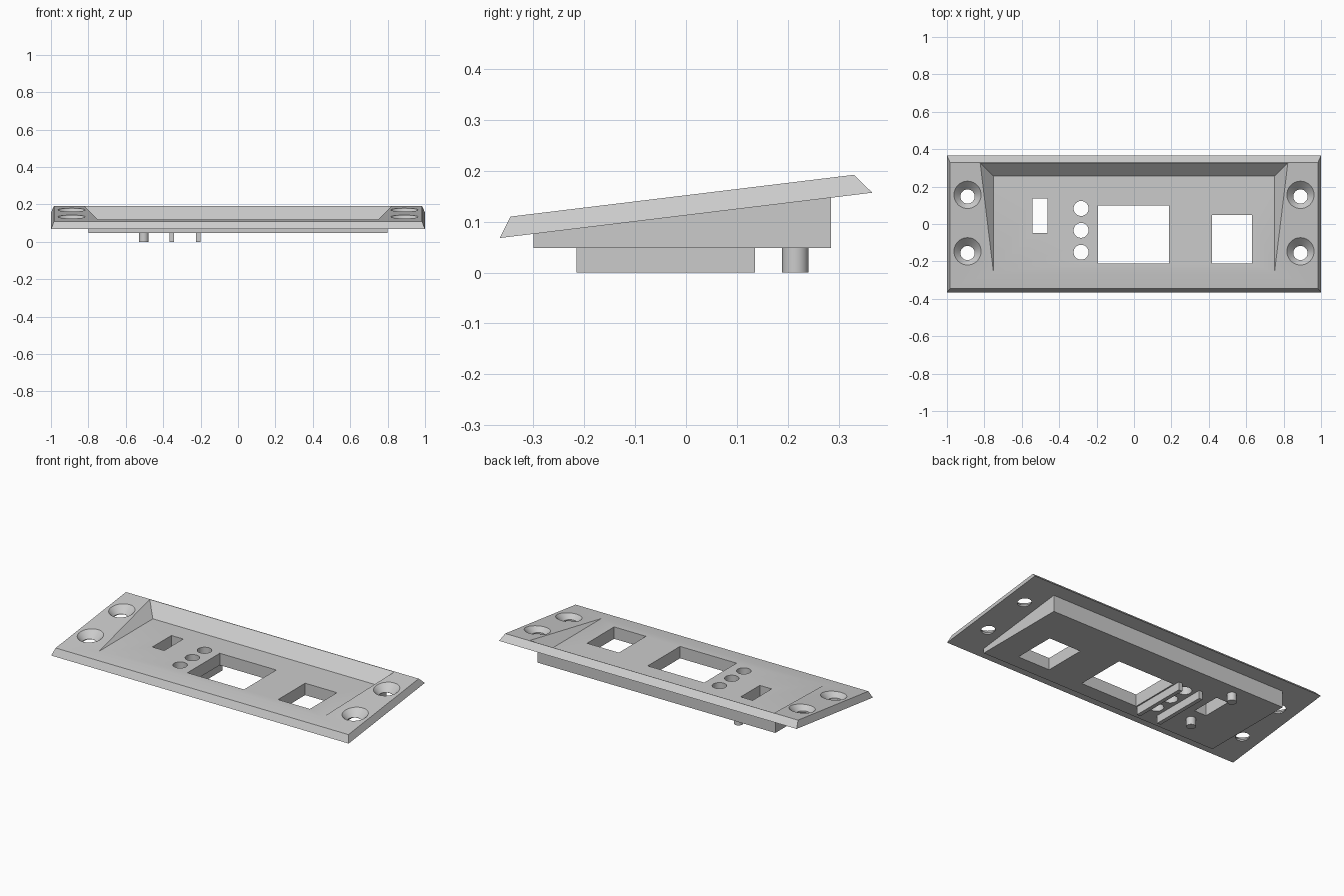
import bpy, bmesh, math

if "Cube" in bpy.data.objects:
    bpy.data.objects.remove(bpy.data.objects["Cube"])

grey = bpy.data.materials.new("light_grey")
grey.diffuse_color = (0.6, 0.6, 0.6, 1)
grey.use_nodes = True
grey.node_tree.nodes["Principled BSDF"].inputs["Base Color"].default_value = grey.diffuse_color


def new_object(name, bm):
    bmesh.ops.recalc_face_normals(bm, faces=bm.faces[:])
    mesh = bpy.data.meshes.new(name)
    bm.to_mesh(mesh)
    bm.free()
    mesh.materials.append(grey)
    ob = bpy.data.objects.new(name, mesh)
    bpy.context.collection.objects.link(ob)
    return ob


def loft(name, low, high):
    """Solid between two rings of points."""
    bm = bmesh.new()
    a = [bm.verts.new(p) for p in low]
    b = [bm.verts.new(p) for p in high]
    n = len(a)
    bm.faces.new(a)
    bm.faces.new(b)
    for i in range(n):
        bm.faces.new((a[i], a[(i + 1) % n], b[(i + 1) % n], b[i]))
    return new_object(name, bm)


def slab_ring(x, y0, z0, y1, z1):
    """Rectangle that may tilt from front (y0, z0) to back (y1, z1)."""
    return [(-x, y0, z0), (x, y0, z0), (x, y1, z1), (-x, y1, z1)]


def box(name, x0, x1, y0, y1, z0, z1):
    ring = [(x0, y0), (x1, y0), (x1, y1), (x0, y1)]
    return loft(name, [(x, y, z0) for x, y in ring], [(x, y, z1) for x, y in ring])


def cone(name, x, y, z0, z1, r0, r1, n=48):
    def ring(r, z):
        return [(x + r * math.cos(2 * math.pi * i / n),
                 y + r * math.sin(2 * math.pi * i / n), z) for i in range(n)]
    return loft(name, ring(r0, z0), ring(r1, z1))


def combine(target, tool, operation):
    """Apply a boolean and remove the tool."""
    tool.hide_render = True
    mod = target.modifiers.new("bool", 'BOOLEAN')
    mod.operation = operation
    mod.solver = 'EXACT'
    mod.object = tool
    bpy.ops.object.select_all(action='DESELECT')
    bpy.context.view_layer.objects.active = target
    target.select_set(True)
    bpy.ops.object.modifier_apply(modifier=mod.name)
    bpy.data.objects.remove(tool, do_unlink=True)


SLOPE = 0.1216


def top_z(y):
    return 0.152 + SLOPE * y


def under_z(y):
    return 0.1125 + SLOPE * y


# Tilted faceplate with bevelled rim
panel = loft("faceplate",
             slab_ring(1.0, -0.366, under_z(-0.366), 0.366, under_z(0.366)),
             slab_ring(0.984, -0.345, top_z(-0.345), 0.33, top_z(0.33)))

# Level housing below the plate
BASE = 0.048
housing = loft("housing",
               slab_ring(0.8, -0.30, BASE, 0.285, BASE),
               slab_ring(0.8, -0.30, under_z(-0.30) + 0.015, 0.285, under_z(0.285) + 0.002))
combine(panel, housing, 'UNION')

# Sunken level floor with 45 degree walls at sides and back
FLOOR, RISE = 0.1203, 0.15
combine(panel, loft("recess_cutter",
                    slab_ring(0.751, -0.40, FLOOR, 0.2555, FLOOR),
                    slab_ring(0.751 + RISE, -0.40, FLOOR + RISE, 0.2555 + RISE, FLOOR + RISE)),
        'DIFFERENCE')

# Rectangular openings: slot, display window, square socket
for x0, x1, y0, y1 in [(-0.543, -0.463, -0.047, 0.136),
                       (-0.192, 0.188, -0.211, 0.099),
                       (0.417, 0.631, -0.211, 0.049)]:
    combine(panel, box("window_cutter", x0, x1, y0, y1, -0.1, 0.4), 'DIFFERENCE')

# Three round button holes
for y in (0.083, -0.034, -0.151):
    combine(panel, cone("button_cutter", -0.283, y, -0.1, 0.4, 0.04, 0.04), 'DIFFERENCE')

# Countersunk screw holes
for x in (-0.89, 0.89):
    for y in (0.147, -0.155):
        z = top_z(y)
        combine(panel, cone("screw_cutter", x, y, -0.1, 0.4, 0.038, 0.038), 'DIFFERENCE')
        combine(panel, cone("sink_cutter", x, y, z - 0.034, z + 0.05, 0.038, 0.122), 'DIFFERENCE')

# Guide ribs on the underside
for side, x in (("left", -0.354), ("right", -0.212)):
    box("guide_rib_" + side, x - 0.012, x + 0.012, -0.215, 0.136, 0, BASE + 0.002)

# Mounting pegs either side of the slot
pegs = [cone("peg_" + side, -0.504, y, 0, BASE + 0.002, 0.026, 0.026, 32)
        for side, y in (("front", -0.125), ("back", 0.215))]

# Smooth the round walls, keep hard edges
bpy.ops.object.select_all(action='DESELECT')
for ob in [panel] + pegs:
    ob.select_set(True)
bpy.context.view_layer.objects.active = panel
bpy.ops.object.shade_smooth_by_angle(angle=math.radians(30))
